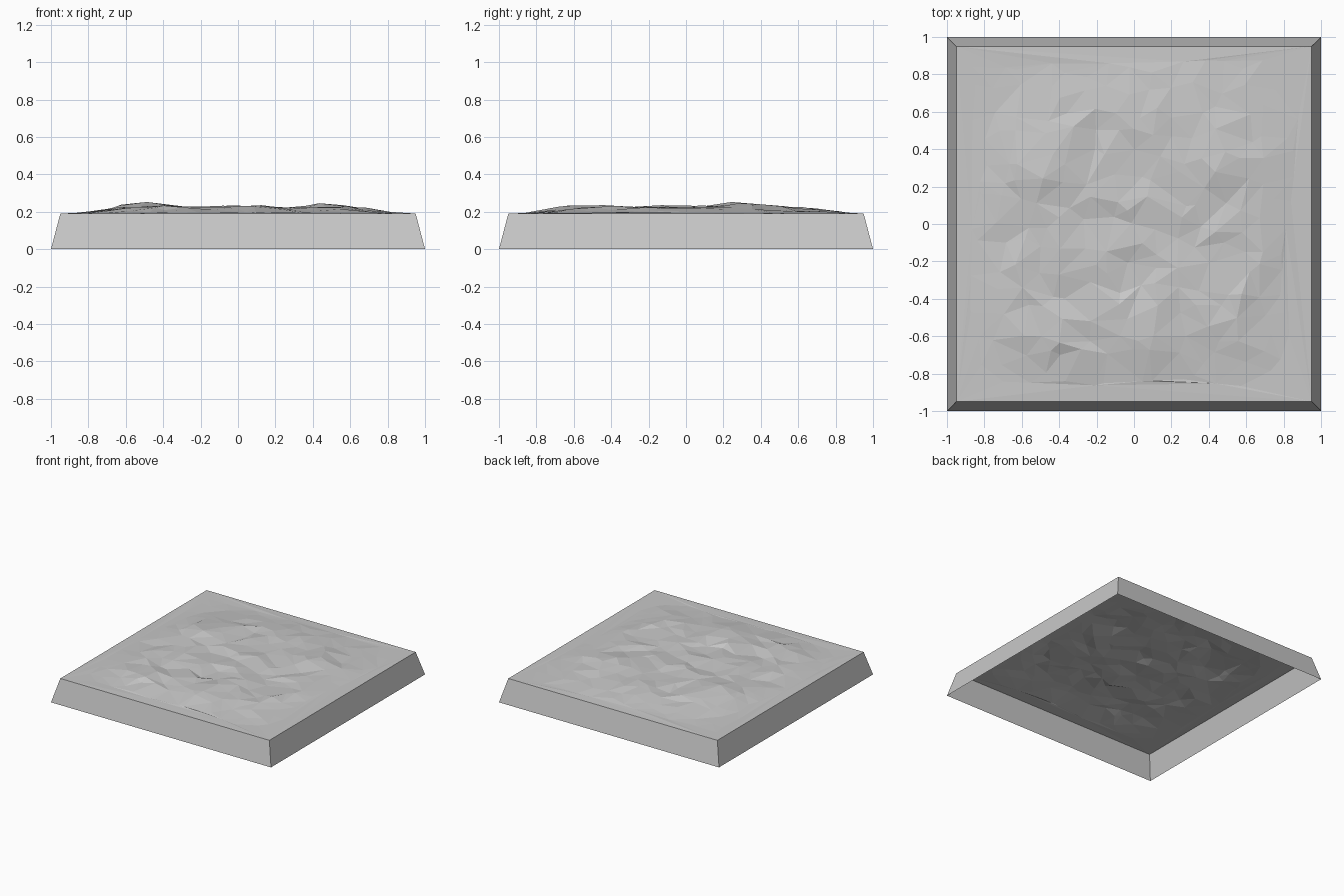
import bpy
import math
import random
from mathutils import Vector
from mathutils.geometry import delaunay_2d_cdt

random.seed(7)

cube = bpy.data.objects.get("Cube")
if cube:
    bpy.data.objects.remove(cube, do_unlink=True)

TOP_Z = 0.19
TOP_X, TOP_Y = 0.95, 0.95

# One plain grey for the whole slab
grey = bpy.data.materials.new("stone_grey")
grey.use_nodes = True
colour = (0.58, 0.58, 0.58, 1.0)
grey.diffuse_color = colour
shader = next(n for n in grey.node_tree.nodes if n.type == "BSDF_PRINCIPLED")
shader.inputs["Base Color"].default_value = colour


def add_mesh(name, verts, faces):
    mesh = bpy.data.meshes.new(name)
    mesh.from_pydata(verts, [], faces)
    mesh.materials.append(grey)
    mesh.update()
    obj = bpy.data.objects.new(name, mesh)
    bpy.context.collection.objects.link(obj)
    return obj


# Hills on the ground: x, y, height, radius
HILLS = [
    (-0.46, 0.30, 0.040, 0.20),
    (0.45, 0.30, 0.034, 0.18),
    (-0.40, -0.20, 0.018, 0.18),
    (0.03, -0.55, 0.022, 0.22),
    (0.05, 0.62, 0.020, 0.22),
    (0.62, -0.25, 0.018, 0.20),
    (0.05, 0.05, 0.016, 0.18),
    (-0.50, -0.62, 0.018, 0.18),
]


def ground_height(x, y):
    """Flat rim rising to a rough, gently hilly middle."""
    reach = (abs(x) ** 4 + abs(y) ** 4) ** 0.25
    ramp = min(1.0, max(0.0, (0.90 - reach) / 0.26))
    hills = sum(h * math.exp(-((x - a) ** 2 + (y - b) ** 2) / r ** 2)
                for a, b, h, r in HILLS)
    return TOP_Z + ramp * (0.022 + hills + random.uniform(-0.011, 0.011))


# Rough ground: jittered points joined into flat triangles
corners = [(-1, -1), (1, -1), (1, 1), (-1, 1)]
points = [Vector((TOP_X * sx, TOP_Y * sy)) for sx, sy in corners]
CELLS = 15
STEP = 1.78 / CELLS
for i in range(CELLS):
    for j in range(CELLS):
        x = (i - (CELLS - 1) / 2) * STEP + random.uniform(-0.4, 0.4) * STEP
        y = (j - (CELLS - 1) / 2) * STEP + random.uniform(-0.4, 0.4) * STEP
        points.append(Vector((x, y)))
rim = [(k, (k + 1) % 4) for k in range(4)]
flat, _, triangles, *_ = delaunay_2d_cdt(points, rim, [], 0, 1e-5)
add_mesh("rough_ground",
         [(p.x, p.y, ground_height(p.x, p.y)) for p in flat], triangles)

# Sloping side walls, open underneath
lower = [(sx, sy, 0) for sx, sy in corners]
upper = [(TOP_X * sx, TOP_Y * sy, TOP_Z) for sx, sy in corners]
add_mesh("side_walls", lower + upper,
         [(a, b, b + 4, a + 4) for a, b in rim])
